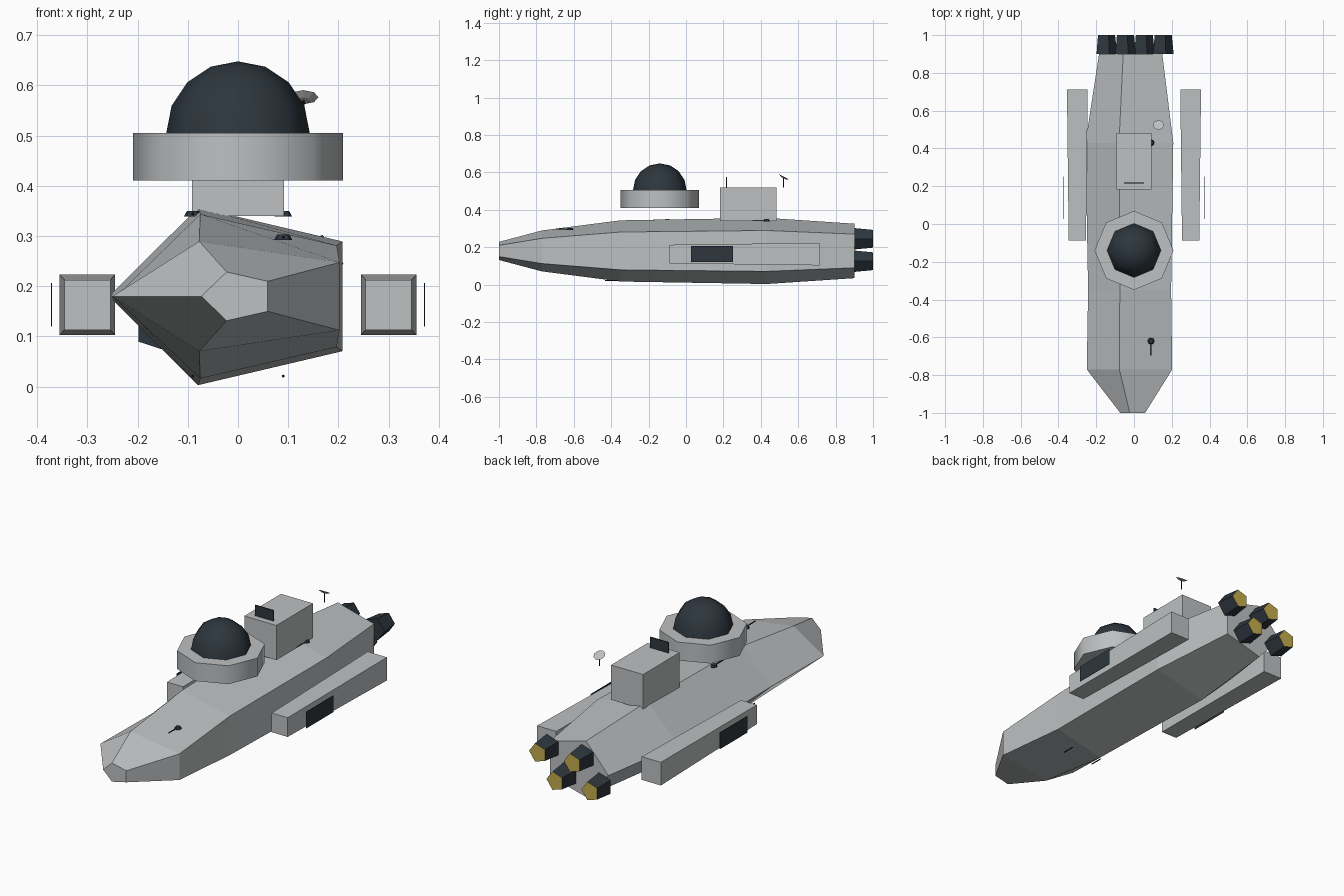
import bpy, bmesh, math
from mathutils import Matrix, Vector

cube = bpy.data.objects.get("Cube")
if cube:
    bpy.data.objects.remove(cube, do_unlink=True)


def material(name, rgb):
    m = bpy.data.materials.new(name)
    m.use_nodes = True
    m.diffuse_color = (*rgb, 1)
    m.node_tree.nodes["Principled BSDF"].inputs["Base Color"].default_value = (*rgb, 1)
    return m


GREY = material("hull_grey", (0.51, 0.53, 0.54))
DARK = material("dark_slate", (0.026, 0.037, 0.047))
YELLOW = material("engine_yellow", (0.55, 0.42, 0.08))
BLACK = material("black", (0.008, 0.009, 0.011))


def finish(name, bm, *mats, smooth=None):
    bmesh.ops.recalc_face_normals(bm, faces=bm.faces)
    mesh = bpy.data.meshes.new(name)
    bm.to_mesh(mesh)
    bm.free()
    for m in mats:
        mesh.materials.append(m)
    ob = bpy.data.objects.new(name, mesh)
    bpy.context.collection.objects.link(ob)
    if smooth:
        bpy.ops.object.select_all(action='DESELECT')
        ob.select_set(True)
        bpy.context.view_layer.objects.active = ob
        bpy.ops.object.shade_smooth_by_angle(angle=math.radians(smooth))
    return ob


def box(name, centre, size, mat, front_scale=1):
    bm = bmesh.new()
    bmesh.ops.create_cube(bm, size=1)
    for v in bm.verts:
        if v.co.y < 0:
            v.co.x *= front_scale
            v.co.z *= front_scale
        v.co = Vector(a * b for a, b in zip(v.co, size)) + Vector(centre)
    return finish(name, bm, mat)


def cone(name, centre, sides, r1, r2, depth, mats, rot=Matrix(), smooth=None, cap_y=None):
    bm = bmesh.new()
    bmesh.ops.create_cone(bm, cap_ends=True, segments=sides, radius1=r1, radius2=r2,
                          depth=depth, matrix=Matrix.Translation(centre) @ rot)
    for f in bm.faces:
        if cap_y and f.calc_center_median().y > cap_y:
            f.material_index = 1
    return finish(name, bm, *mats, smooth=smooth)


# Hull: five-sided sections as (y, half width, half height)
HULL_Z = 0.18
stations = [(-1, 0.073, 0.051), (-0.77, 0.25, 0.115), (-0.35, 0.243, 0.172),
            (0.43, 0.257, 0.186), (0.9, 0.185, 0.153)]
bm = bmesh.new()
rings = []
for y, rx, rz in stations:
    angles = [math.pi + math.tau * i / 5 for i in range(5)]
    rings.append([bm.verts.new((rx * math.cos(a), y, HULL_Z + rz * math.sin(a))) for a in angles])
for a, b in zip(rings, rings[1:]):
    for i in range(5):
        j = (i + 1) % 5
        bm.faces.new((a[i], a[j], b[j], b[i]))
bm.faces.new(rings[0])
bm.faces.new(rings[-1])
finish("hull", bm, GREY)

# Engines: staggered five-sided nozzles with glowing rear faces
backward = Matrix.Rotation(-math.pi / 2, 4, 'X')
for i in range(4):
    x = -0.15 + 0.1 * i
    z = 0.245 if i % 2 else 0.125
    bm = bmesh.new()
    ends = []
    for y, r in ((0.9, 0.06), (1.0, 0.05)):
        ends.append([bm.verts.new((x + r * math.cos(math.tau * k / 5), y,
                                   z + r * math.sin(math.tau * k / 5))) for k in range(5)])
    for k in range(5):
        j = (k + 1) % 5
        bm.faces.new((ends[0][k], ends[0][j], ends[1][j], ends[1][k]))
    bm.faces.new(ends[0])
    bm.faces.new(ends[1]).material_index = 1
    finish(f"engine_{i + 1}", bm, DARK, YELLOW)

# Bridge ring and dome
cone("bridge_ring", (0, -0.14, 0.458), 8, 0.209, 0.209, 0.095, [GREY], smooth=50)
bm = bmesh.new()
bmesh.ops.create_uvsphere(bm, u_segments=8, v_segments=8, radius=0.143,
                          matrix=Matrix.Translation((0, -0.14, 0.505)))
low = [v for v in bm.verts if v.co.z < 0.5]
bmesh.ops.delete(bm, geom=low, context='VERTS')
bmesh.ops.holes_fill(bm, edges=bm.edges)
finish("bridge_dome", bm, DARK, smooth=50)

# Rear cabin with a dark screen on top
box("cabin", (0, 0.333, 0.43), (0.184, 0.3, 0.18), GREY)
box("cabin_screen", (0, 0.217, 0.545), (0.105, 0.006, 0.06), DARK)

# Side pods and their floating shield panels
for side, name in ((1, "left"), (-1, "right")):
    box(f"{name}_pod", (side * 0.3, 0.313, 0.163), (0.11, 0.8, 0.12), GREY, 0.83)
    box(f"{name}_panel", (side * 0.371, 0.14, 0.163), (0.002, 0.225, 0.086), DARK)

# Antenna dish on a thin mast
tilt = Matrix.Rotation(math.radians(-28), 4, 'X')
cone("dish", (0.13, 0.522, 0.573), 8, 0.014, 0.03, 0.008, [GREY], tilt)
cone("dish_mast", (0.13, 0.522, 0.545), 6, 0.003, 0.003, 0.05, [BLACK])

# Deck turrets with forward barrels
turrets = [(0.09, -0.62, 0.298), (0.09, 0.43, 0.344), (-0.09, -0.1, 0.344)]
for i, (x, y, z) in enumerate(turrets):
    cone(f"turret_{i + 1}", (x, y, z), 8, 0.018, 0.012, 0.011, [DARK])
    cone(f"turret_barrel_{i + 1}", (x, y - 0.045, z), 6, 0.003, 0.003, 0.06, [BLACK], backward)

# Belly barrels
for side, name in ((1, "left"), (-1, "right")):
    cone(f"{name}_belly_barrel", (side * 0.09, -0.4, 0.021), 6, 0.003, 0.003, 0.065, [BLACK], backward)
